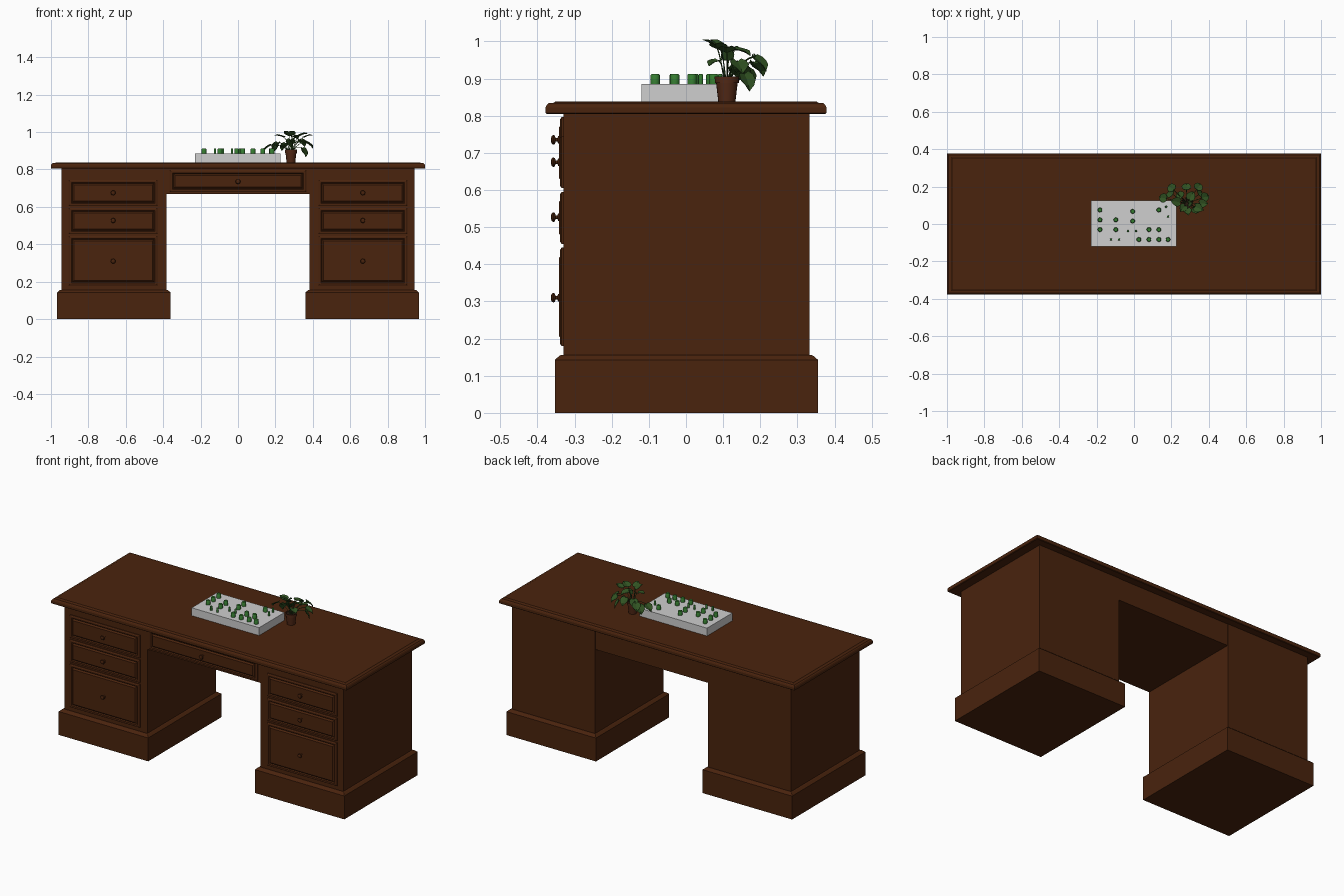
import bpy, bmesh, math
from mathutils import Vector

if "Cube" in bpy.data.objects:
    bpy.data.objects.remove(bpy.data.objects["Cube"])


def material(name, r, g, b):
    m = bpy.data.materials.new(name)
    m.diffuse_color = (r, g, b, 1)
    m.use_nodes = True
    m.node_tree.nodes["Principled BSDF"].inputs["Base Color"].default_value = m.diffuse_color
    return m


WOOD = material("dark_wood", 0.068, 0.017, 0.004)
TRAY = material("pale_grey", 0.62, 0.62, 0.62)
GREEN = material("bright_green", 0.035, 0.2, 0.03)
LEAF = material("leaf_green", 0.03, 0.085, 0.016)
POT = material("terracotta_brown", 0.085, 0.022, 0.008)
SOIL = material("dark_soil", 0.02, 0.01, 0.005)


def finish(name, bm, mat, smooth=False):
    bmesh.ops.recalc_face_normals(bm, faces=bm.faces)
    me = bpy.data.meshes.new(name)
    bm.to_mesh(me)
    bm.free()
    me.materials.append(mat)
    ob = bpy.data.objects.new(name, me)
    bpy.context.collection.objects.link(ob)
    if smooth:
        bpy.ops.object.select_all(action='DESELECT')
        ob.select_set(True)
        bpy.context.view_layer.objects.active = ob
        bpy.ops.object.shade_smooth_by_angle(angle=math.radians(40))
    return ob


def skin(bm, rings):
    """Join closed rings of points and cap both ends."""
    vs = [[bm.verts.new(p) for p in ring] for ring in rings]
    n = len(vs[0])
    for a, b in zip(vs, vs[1:]):
        for i in range(n):
            bm.faces.new((a[i], a[(i + 1) % n], b[(i + 1) % n], b[i]))
    bm.faces.new(vs[0][::-1])
    bm.faces.new(vs[-1])


def stack(name, x0, x1, v0, v1, layers, mat, front=False):
    """Rectangle layers (inset, level), stacked upwards or towards the front."""
    rings = []
    for i, w in layers:
        pts = [(x0 + i, v0 + i), (x1 - i, v0 + i), (x1 - i, v1 - i), (x0 + i, v1 - i)]
        rings.append([(u, -w, v) if front else (u, v, w) for u, v in pts])
    bm = bmesh.new()
    skin(bm, rings)
    return finish(name, bm, mat)


def lathe(name, profile, centre, mat, sides=16, front=False):
    """Turned part from (radius, level) points, axis upwards or towards the front."""
    c = Vector(centre)
    rings = []
    for r, h in profile:
        ring = []
        for k in range(sides):
            a = 2 * math.pi * k / sides
            u, v = r * math.cos(a), r * math.sin(a)
            ring.append(c + Vector((u, -h, v) if front else (u, v, h)))
        rings.append(ring)
    bm = bmesh.new()
    skin(bm, rings)
    return finish(name, bm, mat, True)


def drawer(name, x0, x1, z0, z1, knob_z):
    # raised panel with a moulded edge, and a turned knob
    stack(name, x0, x1, z0, z1, [(0, 0.328), (0, 0.335), (0.006, 0.339), (0.014, 0.339),
                                (0.019, 0.334), (0.027, 0.342)], WOOD, True)
    lathe(name + "_knob", [(0.010, 0), (0.010, 0.003), (0.005, 0.005), (0.005, 0.010),
                           (0.011, 0.012), (0.013, 0.016), (0.011, 0.020), (0.005, 0.0225)],
          ((x0 + x1) / 2, -0.341, knob_z), WOOD, 16, True)


# desk top with a stepped, rounded edge
stack("desk_top", -1, 1, -0.378, 0.378,
      [(0.004, 0.804), (0, 0.807), (0, 0.822), (0.003, 0.829), (0.009, 0.834),
       (0.022, 0.835), (0.026, 0.838)], WOOD)

# pedestals, plinths and side drawers
for side, s in (("left", -1), ("right", 1)):
    xa, xb = sorted((s * 0.383, s * 0.944))
    stack(side + "_pedestal", xa, xb, -0.33, 0.332, [(0, 0.1), (0, 0.806)], WOOD)
    xa, xb = sorted((s * 0.361, s * 0.967))
    stack(side + "_plinth", xa, xb, -0.353, 0.355,
          [(0, 0), (0, 0.143), (0.014, 0.155), (0.022, 0.156)], WOOD)
    xa, xb = sorted((s * 0.43, s * 0.905))
    for part, z0, z1, kz in (("top", 0.605, 0.745, 0.675), ("middle", 0.455, 0.595, 0.527),
                             ("bottom", 0.18, 0.445, 0.31)):
        drawer(f"{side}_{part}_drawer", xa, xb, z0, z1, kz)

# centre section above the knee space
stack("centre_box", -0.39, 0.39, -0.329, 0.33, [(0, 0.67), (0, 0.806)], WOOD)
drawer("centre_drawer", -0.365, 0.365, 0.68, 0.796, 0.735)

# tray with pegs; pegs are listed row by row as y: x positions
stack("tray", -0.23, 0.227, -0.12, 0.125, [(0, 0.836), (0, 0.886)], TRAY)
large = {0.075: (-0.182, 0.133), 0.067: (-0.007,), 0.022: (-0.182, -0.097), 0.016: (-0.007,),
         -0.03: (-0.182, -0.097, 0.08, 0.133), -0.083: (0.026, 0.08, 0.133, 0.182)}
small = {-0.083: (-0.123, -0.08), -0.038: (-0.032, 0.01), 0.092: (0.172,), 0.04: (0.182,)}
for kind, rows, r in (("large", large, 0.0125), ("small", small, 0.006)):
    for y, xs in rows.items():
        for x in xs:
            lathe(kind + "_peg", [(r, 0.884), (r, 0.909), (r * 0.8, 0.912)], (x, y, 0), GREEN, 12)

# plant pot and soil
PX, PY = 0.283, 0.11
lathe("plant_pot", [(0.023, 0.837), (0.029, 0.888), (0.032, 0.888), (0.033, 0.906),
                    (0.029, 0.906), (0.028, 0.898)], (PX, PY, 0), POT, 20)
lathe("soil", [(0.027, 0.895), (0.027, 0.901)], (PX, PY, 0), SOIL, 20)


def leaf(x, y, z, pitch, length):
    """Folded heart-shaped leaf centred on a point, with a thin stem from the pot."""
    c = Vector((x, y, z))
    out = Vector((x - PX, y - PY, 0)).normalized()
    a = math.radians(pitch)
    along = out * math.cos(a) + Vector((0, 0, math.sin(a)))
    across = Vector((-out.y, out.x, 0))
    up = across.cross(along) * -1
    if up.z < 0:
        up = -up
    bm = bmesh.new()
    spine = [bm.verts.new(c + along * t * length - up * 0.35 * t * t * length)
             for t in (-0.4, -0.1, 0.25, 0.55)]
    for s in (-1, 1):
        edge = [bm.verts.new(c + along * t * length + across * s * w * length + up * 0.08 * length)
                for t, w in ((-0.5, 0.2), (-0.3, 0.42), (0, 0.45), (0.3, 0.27))]
        bm.faces.new((spine[0], edge[0], edge[1]))
        bm.faces.new((spine[0], edge[1], edge[2], spine[1]))
        bm.faces.new((spine[1], edge[2], edge[3], spine[2]))
        bm.faces.new((spine[2], edge[3], spine[3]))
    ob = finish("leaf", bm, LEAF)
    mod = ob.modifiers.new("thickness", 'SOLIDIFY')
    mod.thickness = 0.0015

    base, tip = Vector((PX, PY, 0.898)) + out * 0.008, c - along * 0.4 * length
    mid = (base + tip) / 2 + Vector((0, 0, 0.025))
    cu = bpy.data.curves.new("stem", 'CURVE')
    cu.dimensions = '3D'
    cu.bevel_depth = 0.0016
    cu.bevel_resolution = 0
    sp = cu.splines.new('POLY')
    sp.points.add(4)
    for i, p in enumerate(sp.points):
        t = i / 4
        p.co = (*(base * (1 - t) ** 2 + mid * 2 * t * (1 - t) + tip * t * t), 1)
    cu.materials.append(LEAF)
    bpy.context.collection.objects.link(bpy.data.objects.new("stem", cu))


for args in ((0.155, 0.14, 0.918, -35, 0.055), (0.195, 0.165, 0.905, -55, 0.06),
             (0.2, 0.195, 0.93, -40, 0.055), (0.28, 0.2, 0.945, -45, 0.055),
             (0.345, 0.2, 0.945, -40, 0.055), (0.38, 0.145, 0.935, -35, 0.055),
             (0.355, 0.165, 0.895, -60, 0.055), (0.345, 0.085, 0.988, 20, 0.055),
             (0.262, 0.085, 0.993, 35, 0.05), (0.225, 0.12, 0.98, 15, 0.055),
             (0.305, 0.15, 0.975, -15, 0.055), (0.288, 0.068, 0.995, 35, 0.045),
             (0.37, 0.11, 0.98, 20, 0.05), (0.245, 0.155, 0.925, -45, 0.055),
             (0.33, 0.075, 0.945, -15, 0.045), (0.3, 0.112, 0.965, 60, 0.04)):
    leaf(*args)
